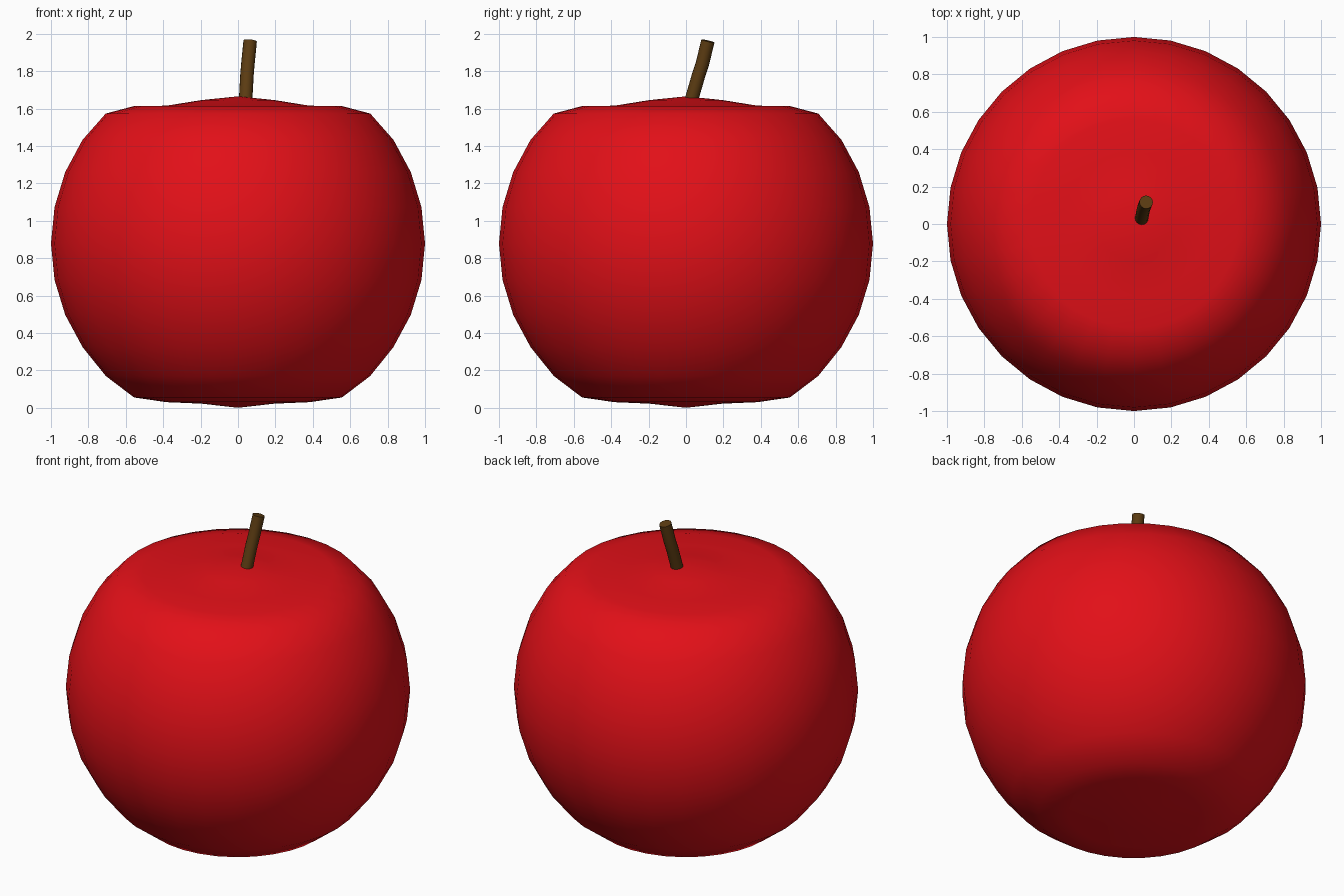
import bpy, bmesh, math
from mathutils import Vector

if "Cube" in bpy.data.objects:
    bpy.data.objects.remove(bpy.data.objects["Cube"])


def add_object(name, bm, color, angle):
    bmesh.ops.recalc_face_normals(bm, faces=bm.faces)
    mesh = bpy.data.meshes.new(name)
    bm.to_mesh(mesh)
    bm.free()
    obj = bpy.data.objects.new(name, mesh)
    bpy.context.collection.objects.link(obj)
    mat = bpy.data.materials.new(name + "_color")
    mat.diffuse_color = color
    mat.use_nodes = True
    mat.node_tree.nodes["Principled BSDF"].inputs["Base Color"].default_value = mat.diffuse_color
    mesh.materials.append(mat)
    bpy.ops.object.select_all(action='DESELECT')
    bpy.context.view_layer.objects.active = obj
    obj.select_set(True)
    bpy.ops.object.shade_smooth_by_angle(angle=math.radians(angle))
    return obj


# Apple body: a 32 x 16 sphere with its top and bottom rings pressed in
heights = [0.0, 0.022, 0.03, 0.055, 0.17, 0.325, 0.497, 0.683, 0.878,
           1.073, 1.26, 1.432, 1.573, 1.613, 1.615, 1.645, 1.665]
bm = bmesh.new()
bmesh.ops.create_uvsphere(bm, u_segments=32, v_segments=16, radius=1)
for v in bm.verts:
    ring = round((math.asin(max(-1, min(1, v.co.z))) / math.pi + 0.5) * 16)
    v.co.z = heights[ring]
add_object("apple_body", bm, (0.76, 0.005, 0.009, 1), 60)

# Stem: circular sections swept along a gently bent path
path = [Vector(p) for p in ((0.037, 0.015, 1.60), (0.042, 0.036, 1.67),
                            (0.048, 0.068, 1.78), (0.053, 0.088, 1.84),
                            (0.065, 0.117, 1.961))]
sides, radius = 16, 0.036
bm = bmesh.new()
rings = []
for i, p in enumerate(path):
    tangent = (path[min(i + 1, len(path) - 1)] - path[max(i - 1, 0)]).normalized()
    across = Vector((1, 0, 0))
    across = (across - tangent * across.dot(tangent)).normalized()
    other = tangent.cross(across)
    rings.append([bm.verts.new(p + radius * (math.cos(a) * across + math.sin(a) * other))
                  for a in (2 * math.pi * k / sides for k in range(sides))])
for low, high in zip(rings, rings[1:]):
    for k in range(sides):
        n = (k + 1) % sides
        bm.faces.new((low[k], low[n], high[n], high[k]))
bm.faces.new(rings[0][::-1])
bm.faces.new(rings[-1])
add_object("stem", bm, (0.107, 0.045, 0.006, 1), 40)
